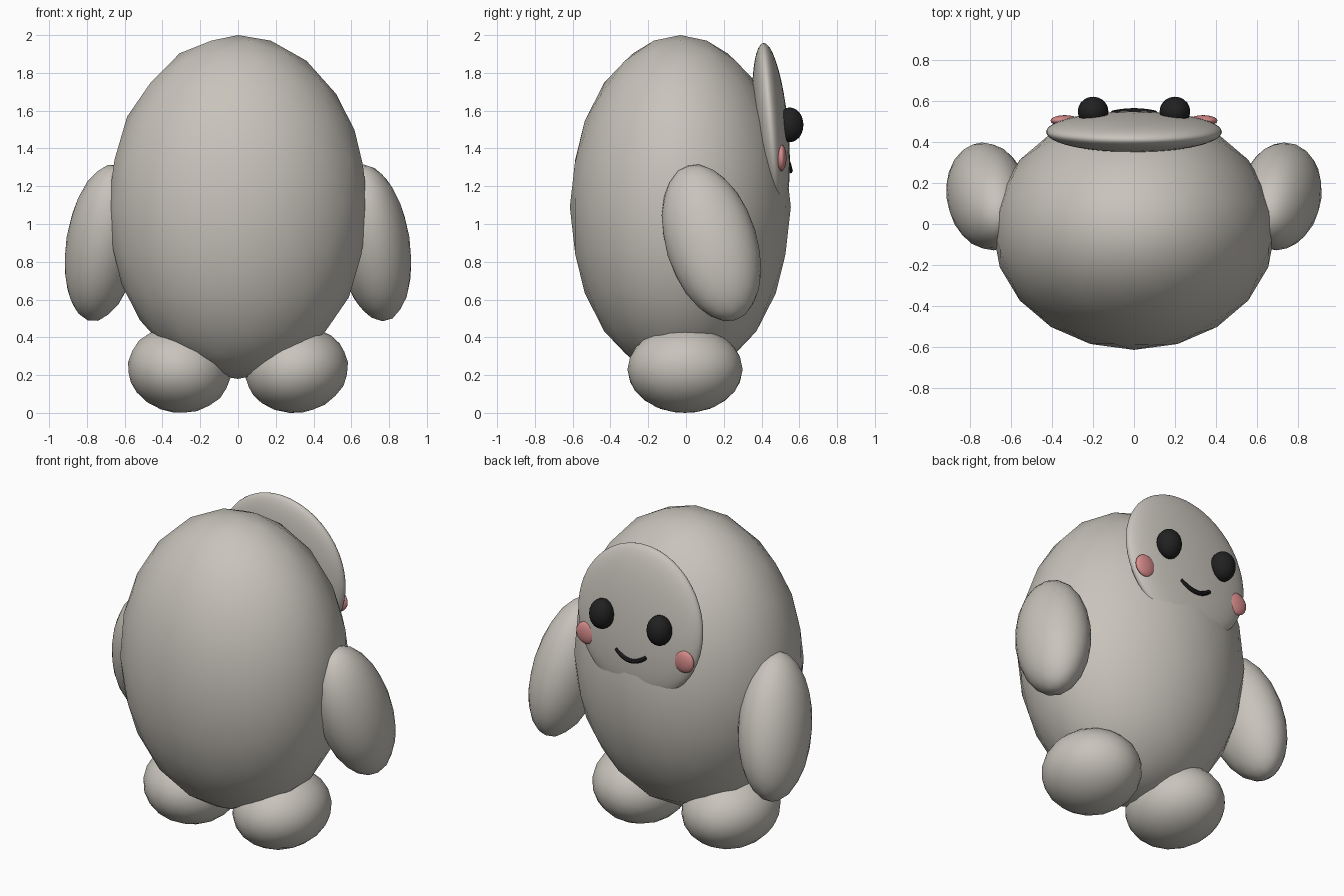
import bpy, math
from math import radians

if "Cube" in bpy.data.objects:
    bpy.data.objects.remove(bpy.data.objects["Cube"])


def material(name, rgb):
    m = bpy.data.materials.new(name)
    m.diffuse_color = (*rgb, 1)
    m.use_nodes = True
    m.node_tree.nodes["Principled BSDF"].inputs["Base Color"].default_value = m.diffuse_color
    return m


GREY = material("warm_grey", (0.58, 0.55, 0.50))
BLACK = material("soft_black", (0.015, 0.015, 0.016))
PINK = material("blush_pink", (0.68, 0.26, 0.26))


def ellipsoid(name, loc, radii, mat, rot=(0, 0, 0), detail=3):
    """Smooth shaded icosphere stretched to the given radii."""
    bpy.ops.mesh.primitive_ico_sphere_add(
        subdivisions=detail, radius=1, location=loc,
        rotation=[radians(a) for a in rot])
    ob = bpy.context.object
    ob.name = name
    ob.scale = radii
    ob.data.materials.append(mat)
    bpy.ops.object.shade_smooth()
    return ob


# Egg-shaped body
ellipsoid("body", (0, -0.03, 1.09), (0.69, 0.585, 0.91), GREY)

# Face disc, leaning slightly and sunk into the body at its lower edge
ellipsoid("face_plate", (0, 0.45, 1.50), (0.43, 0.092, 0.46), GREY,
          rot=(5, 0, 0), detail=4)

# Paired parts
for side, s in (("left", -1), ("right", 1)):
    ellipsoid(side + "_arm", (s * 0.715, 0.135, 0.90), (0.195, 0.242, 0.433),
              GREY, rot=(17, -9 * s, 0))
    ellipsoid(side + "_foot", (s * 0.31, -0.005, 0.23), (0.275, 0.305, 0.23),
              GREY, rot=(0, -8 * s, 0))
    ellipsoid(side + "_eye", (s * 0.20, 0.55, 1.525), (0.075, 0.072, 0.092), BLACK)
    ellipsoid(side + "_cheek", (s * 0.338, 0.505, 1.35), (0.07, 0.027, 0.07),
              PINK)

# Smiling mouth: round tube swept along a shallow arc
curve = bpy.data.curves.new("mouth", 'CURVE')
curve.dimensions = '3D'
curve.bevel_depth = 0.014
curve.bevel_resolution = 2
curve.use_fill_caps = True
spline = curve.splines.new('POLY')
N = 12
spline.points.add(N)
for i, p in enumerate(spline.points):
    t = -1 + 2 * i / N
    p.co = (0.105 * t, 0.552 - 0.012 * t * t, 1.282 + 0.045 * t * t, 1)
curve.materials.append(BLACK)
mouth = bpy.data.objects.new("mouth", curve)
bpy.context.collection.objects.link(mouth)
bpy.ops.object.select_all(action='DESELECT')
mouth.select_set(True)
bpy.context.view_layer.objects.active = mouth
bpy.ops.object.convert(target='MESH')
bpy.ops.object.shade_smooth_by_angle(angle=radians(40))
